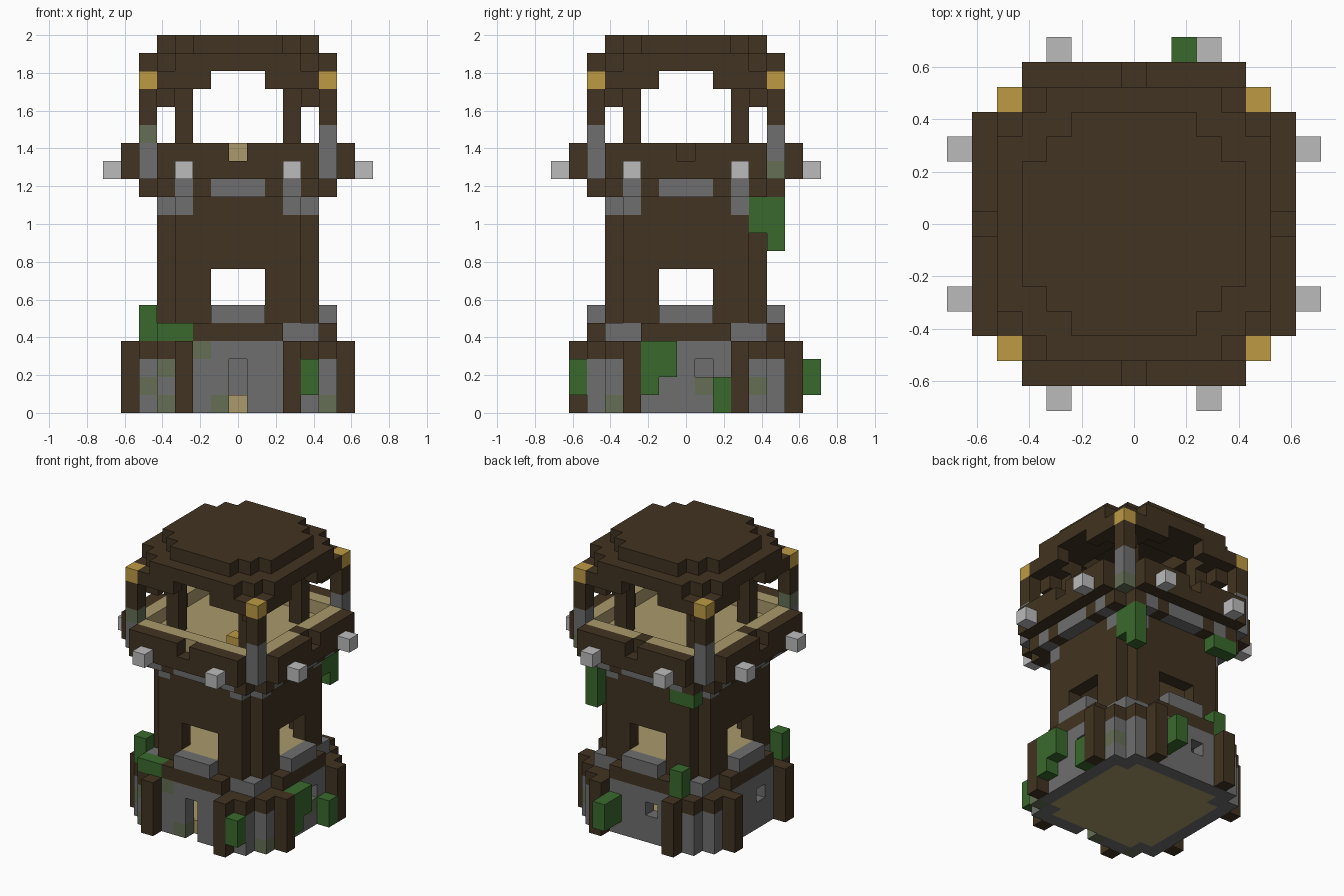
import bpy
import bmesh
from mathutils import Vector

cube = bpy.data.objects.get("Cube")
if cube:
    bpy.data.objects.remove(cube, do_unlink=True)

U = 2 / 21  # block size

COLOURS = {
    "dark_wood": (0.053, 0.033, 0.015),
    "stone": (0.156, 0.156, 0.156),
    "pale_stone": (0.50, 0.50, 0.50),
    "mossy_stone": (0.130, 0.156, 0.090),
    "leaf_green": (0.042, 0.141, 0.026),
    "lamp_gold": (0.515, 0.328, 0.058),
    "plank_tan": (0.400, 0.320, 0.145),
}
WOOD, STONE, PALE, MOSS, LEAF, GOLD, TAN = COLOURS
materials = {}
for name, rgb in COLOURS.items():
    mat = bpy.data.materials.new(name)
    mat.use_nodes = True
    mat.diffuse_color = (*rgb, 1)
    mat.node_tree.nodes["Principled BSDF"].inputs["Base Color"].default_value = (*rgb, 1)
    materials[name] = mat

blocks = {}  # (x, y, z) -> (part, colour)


def span(v):
    return range(v[0], v[1] + 1) if isinstance(v, tuple) else (v,)


def put(part, colour, xs, ys, zs):
    """Fill a box of blocks; tuples are inclusive ranges."""
    for x in span(xs):
        for y in span(ys):
            for z in span(zs):
                blocks[x, y, z] = (part, colour)


def cut(xs, ys, zs):
    for x in span(xs):
        for y in span(ys):
            for z in span(zs):
                blocks.pop((x, y, z), None)


def sym(part, colour, xs, ys, zs):
    """Repeat a box on all four sides, mirrored."""
    for x in span(xs):
        for y in span(ys):
            for sx in (-1, 1):
                for sy in (-1, 1):
                    put(part, colour, sx * x, sy * y, zs)
                    put(part, colour, sy * y, sx * x, zs)


# Base: plank floor, stone walls, stepped corners and timber posts
put("base_floor", TAN, (-4, 4), (-4, 4), 0)
sym("base_wall", STONE, (0, 4), 5, (0, 3))
sym("base_wall", STONE, 4, 4, (0, 3))
sym("base_wall", WOOD, (3, 4), 5, 3)
sym("base_post", WOOD, 3, 6, (0, 3))

# Door and small window holes
cut(0, -5, (0, 2))
cut(5, 1, 2)
cut(-5, -1, 2)
cut(-1, 5, 2)

# Ledge above the base
sym("ledge", WOOD, (0, 2), (4, 5), 4)
sym("ledge", STONE, (3, 4), (3, 4), 4)

# Shaft: notched corners, stone collar, a window on each side
sym("shaft", WOOD, (0, 3), 4, (5, 11))
sym("shaft", WOOD, 3, 3, (5, 11))
sym("shaft", STONE, 3, 4, 11)
sym("shaft", STONE, 3, 3, 11)
put("shaft_floor", TAN, (-3, 3), (-3, 3), 5)
sym("shaft_floor", TAN, (0, 1), 4, 5)
sym("window_sill", STONE, (0, 1), 5, 5)
for x, y in ((0, 4), (0, -4), (4, 0), (-4, 0)):
    wide = (-1, 1)
    cut(wide if x == 0 else x, wide if y == 0 else y, (6, 7))

# Gallery: bracket ring, floor and parapet with a notch on each side
put("gallery_floor", TAN, (-4, 4), (-4, 4), (12, 13))
sym("gallery_floor", TAN, (0, 4), 5, 13)
sym("gallery_ring", WOOD, (0, 4), 5, 12)
sym("gallery_ring", WOOD, 4, 4, 12)
sym("gallery_ring", STONE, (0, 1), 5, 12)
sym("gallery_ring", STONE, 3, 5, 12)
sym("parapet", WOOD, (0, 4), 6, 13)
sym("parapet", WOOD, (1, 4), 6, 14)
sym("parapet_lining", TAN, (0, 4), 5, 14)
for x, y in ((5, 0), (-5, 0), (0, 5)):
    put("parapet_lining", WOOD, x, y, 14)
put("floor_lamp", GOLD, 2, -3, 14)
sym("peg", PALE, 3, 7, 13)

# Corner posts with lamps, inner posts and braces
sym("corner_post", STONE, 5, 5, (13, 15))
sym("corner_post", WOOD, 5, 5, (16, 17))
sym("corner_lamp", GOLD, 5, 5, 18)
sym("inner_post", WOOD, 3, 3, (14, 18))
sym("brace", WOOD, 4, 4, (17, 18))

# Roof: arched eaves, stepped ring and cap
sym("eaves", WOOD, (2, 4), 5, 18)
sym("eaves", WOOD, 3, 4, 18)
sym("roof_ring", WOOD, (0, 3), (3, 5), 19)
sym("roof_ring", WOOD, 4, 4, 19)
sym("roof_cap", WOOD, (0, 2), (0, 4), 20)
sym("roof_cap", WOOD, 3, 3, 20)

# Mossy stones in the walls and posts
for x, y, z in ((-2, -5, 3), (-1, -5, 0), (-4, -5, 2), (-4, -5, 0), (-5, -4, 1),
                (5, -4, 0), (5, 1, 1), (5, 4, 1), (-5, -5, 15), (5, 5, 13)):
    put("mossy_block", MOSS, x, y, z)

# Climbing leaves
for x, y, z in ((4, -6, (1, 2)), (-5, -4, (4, 5)), ((-4, -3), -5, 4),
                (6, -2, (1, 3)), (6, -1, (2, 3)), (6, 2, (0, 1)),
                (2, (6, 7), (1, 2)), (4, 5, (9, 11)), (4, 4, (10, 11)),
                (-3, 5, (4, 5)), ((-4, -3), 5, 11)):
    put("leaves", LEAF, x, y, z)

# Turn the blocks of each part into one mesh, keeping only open faces
AXES = [Vector(a) * s for a in ((1, 0, 0), (0, 1, 0), (0, 0, 1)) for s in (1, -1)]


def build(part):
    bm = bmesh.new()
    verts = {}
    used = []
    for pos, (owner, colour) in blocks.items():
        if owner != part:
            continue
        if colour not in used:
            used.append(colour)
        centre = Vector(pos) + Vector((0, 0, 0.5))
        for n in AXES:
            if tuple(int(a + b) for a, b in zip(pos, n)) in blocks:
                continue
            u = Vector((n.y, n.z, n.x))
            v = n.cross(u)
            corners = []
            for a, b in ((1, 1), (-1, 1), (-1, -1), (1, -1)):
                p = centre + (n + a * u + b * v) / 2
                key = tuple(round(c * 2) for c in p)
                if key not in verts:
                    verts[key] = bm.verts.new(p * U)
                corners.append(verts[key])
            face = bm.faces.new(corners)
            face.material_index = used.index(colour)
    mesh = bpy.data.meshes.new(part)
    bm.to_mesh(mesh)
    bm.free()
    for colour in used:
        mesh.materials.append(materials[colour])
    bpy.context.collection.objects.link(bpy.data.objects.new(part, mesh))


for part in dict.fromkeys(owner for owner, _ in blocks.values()):
    build(part)
